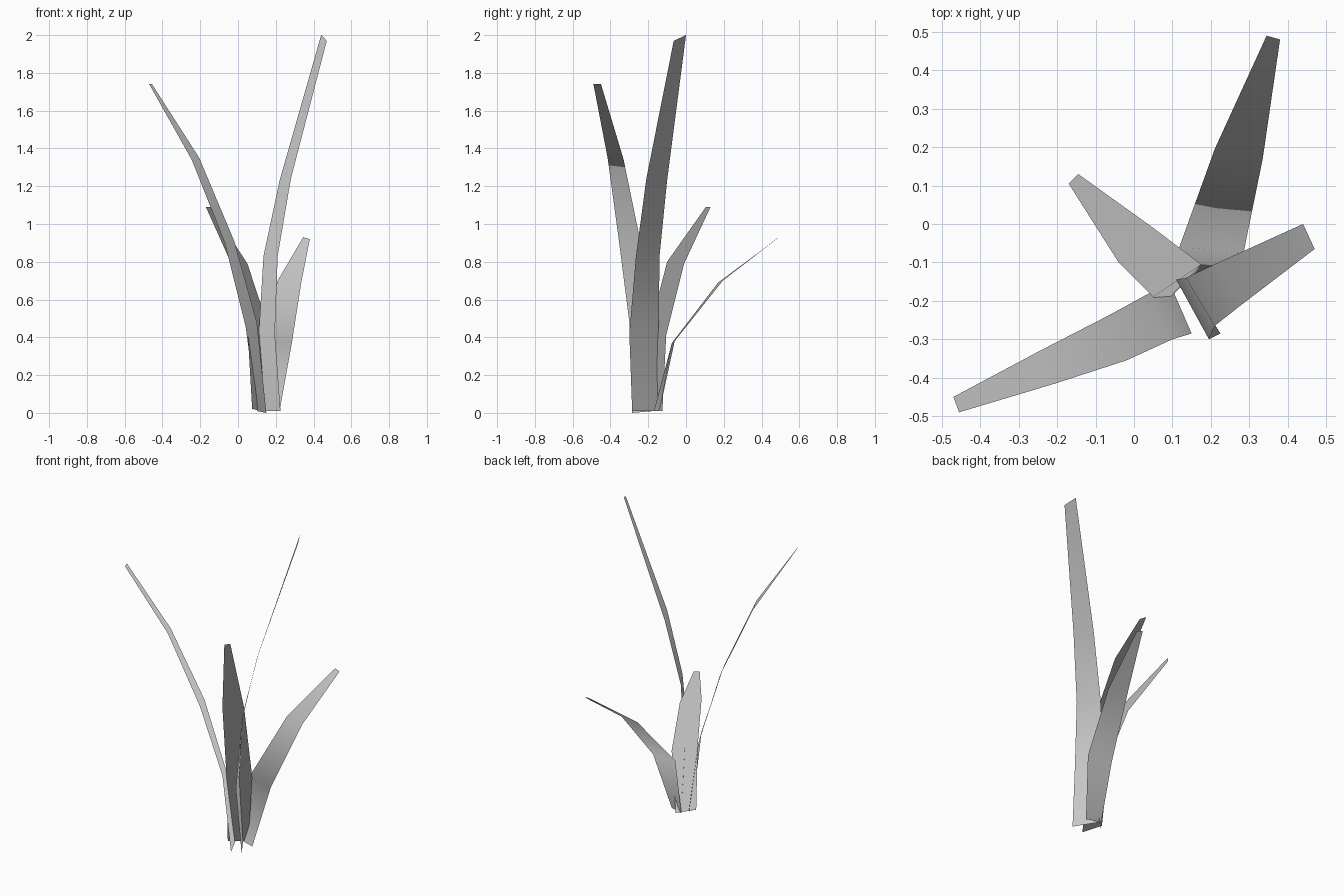
import bpy
from mathutils import Vector

def blade(name, left, right, shade):
    """Ribbon leaf: quads between a left and a right edge, base to tip.
    shade holds one bent foliage normal per row."""
    verts = [p for pair in zip(left, right) for p in pair]
    faces = [(2*i, 2*i+1, 2*i+3, 2*i+2) for i in range(len(left) - 1)]
    me = bpy.data.meshes.new(name)
    me.from_pydata(verts, [], faces)
    me.update()
    for p in me.polygons:
        p.use_smooth = True
    me.normals_split_custom_set_from_vertices(
        [Vector(n).normalized() for n in shade for _ in range(2)])
    ob = bpy.data.objects.new(name, me)
    bpy.context.collection.objects.link(ob)
    return ob

# tallest leaf, leaning right
blade("tall_leaf",
      [(0.14, -0.15, 0.01), (0.11, -0.145, 0.42), (0.135, -0.14, 0.83), (0.22, -0.10, 1.23), (0.44, 0.0, 2.0)],
      [(0.225, -0.285, 0.01), (0.195, -0.30, 0.42), (0.21, -0.265, 0.83), (0.28, -0.21, 1.24), (0.47, -0.065, 1.97)],
      [(-.8, -.5, .2), (-.8, -.5, .3), (-.7, -.4, .5), (-.65, -.33, .65), (-.6, -.3, .74)])

# second leaf, arching left and forward
blade("left_leaf",
      [(0.10, -0.17, 0.01), (0.04, -0.18, 0.46), (-0.07, -0.24, 0.90), (-0.245, -0.33, 1.34), (-0.47, -0.45, 1.74)],
      [(0.15, -0.285, 0.0), (0.10, -0.30, 0.48), (-0.02, -0.355, 0.91), (-0.205, -0.415, 1.35), (-0.455, -0.49, 1.74)],
      [(.5, -.15, .8), (.35, -.15, .9), (.2, -.15, .95), (-.02, -.15, .98), (-.15, -.15, .98)])

# short leaf, leaning back left
blade("back_left_leaf",
      [(0.075, -0.21, 0.02), (0.05, -0.19, 0.45), (-0.04, -0.10, 0.80), (-0.17, 0.105, 1.09)],
      [(0.16, -0.125, 0.01), (0.175, -0.105, 0.41), (0.05, -0.01, 0.79), (-0.145, 0.13, 1.09)],
      [(.45, .65, .6)] * 4)

# shortest leaf, bending to the back
blade("back_leaf",
      [(0.13, -0.14, 0.01), (0.118, -0.06, 0.38), (0.21, 0.195, 0.70), (0.345, 0.49, 0.93)],
      [(0.22, -0.17, 0.01), (0.285, -0.075, 0.37), (0.335, 0.17, 0.69), (0.38, 0.48, 0.92)],
      [(.1, -.95, .2), (0, -.95, -.2), (.2, -.9, .25), (.2, -.85, .45)])
